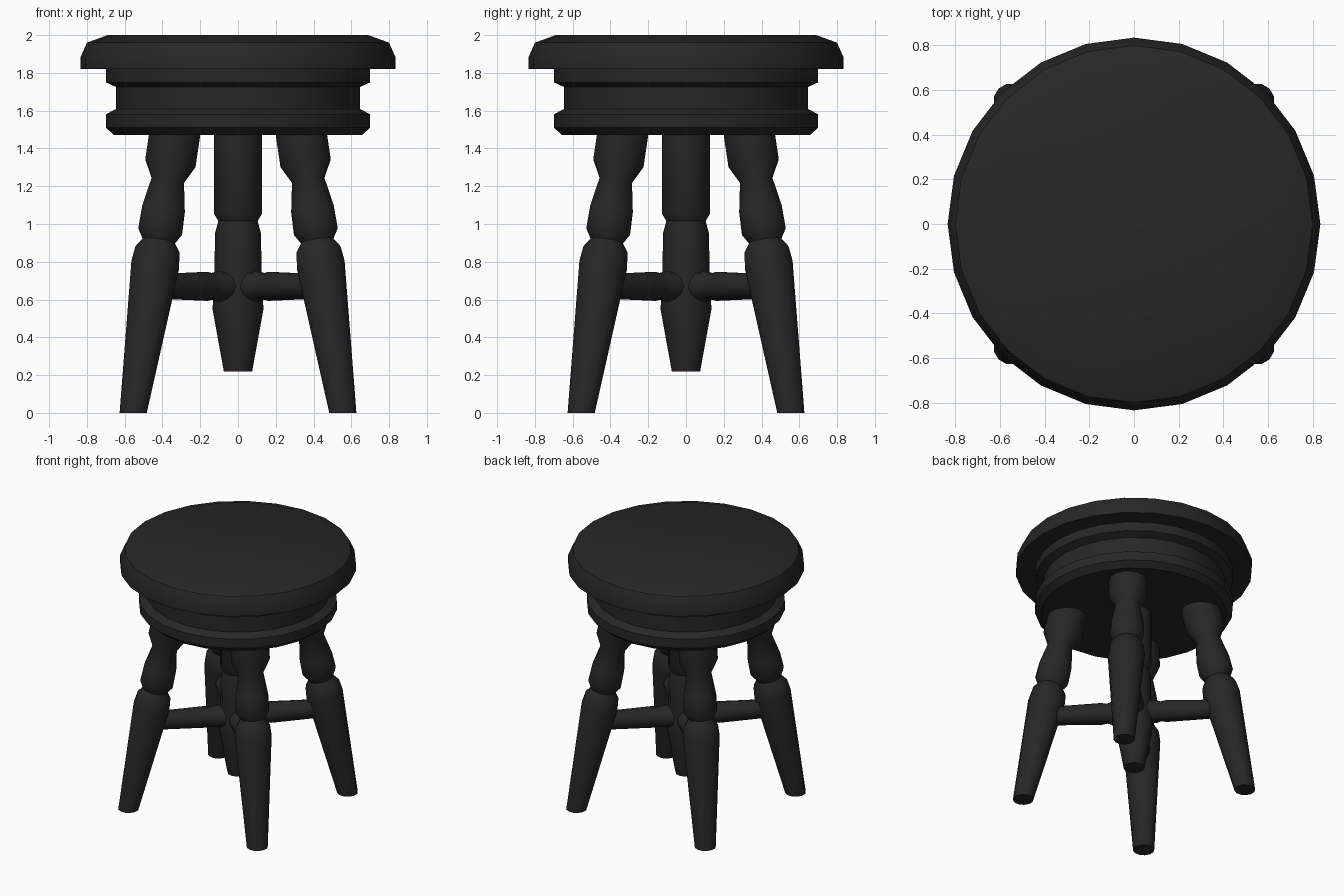
import bpy, bmesh, math
from mathutils import Vector, Matrix

if "Cube" in bpy.data.objects:
    bpy.data.objects.remove(bpy.data.objects["Cube"])

wood = bpy.data.materials.new("dark_wood")
wood.diffuse_color = (0.02, 0.02, 0.02, 1)
wood.use_nodes = True
wood.node_tree.nodes["Principled BSDF"].inputs["Base Color"].default_value = wood.diffuse_color


def turned(name, profile, sides, origin=(0, 0, 0), axis=(0, 0, 1), flat_foot=False):
    """Lathe a (radius, distance) profile around an axis starting at origin."""
    bm = bmesh.new()
    place = Matrix.Translation(origin)
    d = Vector(axis).normalized()
    if d.z < 0.9999:
        place = place @ d.to_track_quat('Z', 'Y').to_matrix().to_4x4()
    rings = []
    for r, t in profile:
        ring = []
        for i in range(sides):
            a = 2 * math.pi * i / sides
            ring.append(bm.verts.new(place @ Vector((r * math.cos(a), r * math.sin(a), t))))
        rings.append(ring)
    if flat_foot:
        for v in rings[0]:
            v.co.z = 0
    for lo, hi in zip(rings, rings[1:]):
        for i in range(sides):
            j = (i + 1) % sides
            bm.faces.new((lo[i], lo[j], hi[j], hi[i]))
    bm.faces.new(rings[0][::-1])
    bm.faces.new(rings[-1])
    bmesh.ops.recalc_face_normals(bm, faces=bm.faces[:])
    mesh = bpy.data.meshes.new(name)
    bm.to_mesh(mesh)
    bm.free()
    mesh.materials.append(wood)
    obj = bpy.data.objects.new(name, mesh)
    bpy.context.collection.objects.link(obj)
    bpy.ops.object.select_all(action='DESELECT')
    obj.select_set(True)
    bpy.context.view_layer.objects.active = obj
    bpy.ops.object.shade_smooth_by_angle(angle=math.radians(40))
    return obj


# Round seat and the grooved drum under it
turned("seat", [(0.68, 1.82), (0.835, 1.82), (0.835, 1.88), (0.80, 1.96), (0.69, 2.0)], 24)
turned("seat_drum", [(0.655, 1.47), (0.70, 1.51), (0.70, 1.58), (0.645, 1.61),
                     (0.645, 1.725), (0.70, 1.75), (0.70, 1.83)], 24)

# Central post, ending above the floor
turned("centre_post", [(0.075, 0.22), (0.135, 0.55), (0.132, 0.60), (0.124, 0.78),
                       (0.122, 0.95), (0.104, 1.015), (0.127, 1.055), (0.127, 1.5)], 12)

# Four splayed turned legs, each with a stretcher to the post
leg_profile = [(0.075, 0), (0.132, 0.80), (0.122, 0.88), (0.088, 0.93), (0.121, 0.985),
               (0.118, 1.10), (0.089, 1.26), (0.139, 1.355), (0.139, 1.56)]
stretcher_profile = [(0.08, 0.04), (0.08, 0.16), (0.070, 0.19), (0.077, 0.23), (0.064, 0.64)]
for side_y, sy in (("front", -1), ("back", 1)):
    for side_x, sx in (("left", -1), ("right", 1)):
        turned(f"{side_y}_{side_x}_leg", leg_profile, 12, (0.555 * sx, 0.555 * sy, 0),
               (-0.149 * sx, -0.149 * sy, 1), True)
        turned(f"{side_y}_{side_x}_stretcher", stretcher_profile, 12, (0, 0, 0.67), (sx, sy, 0))
